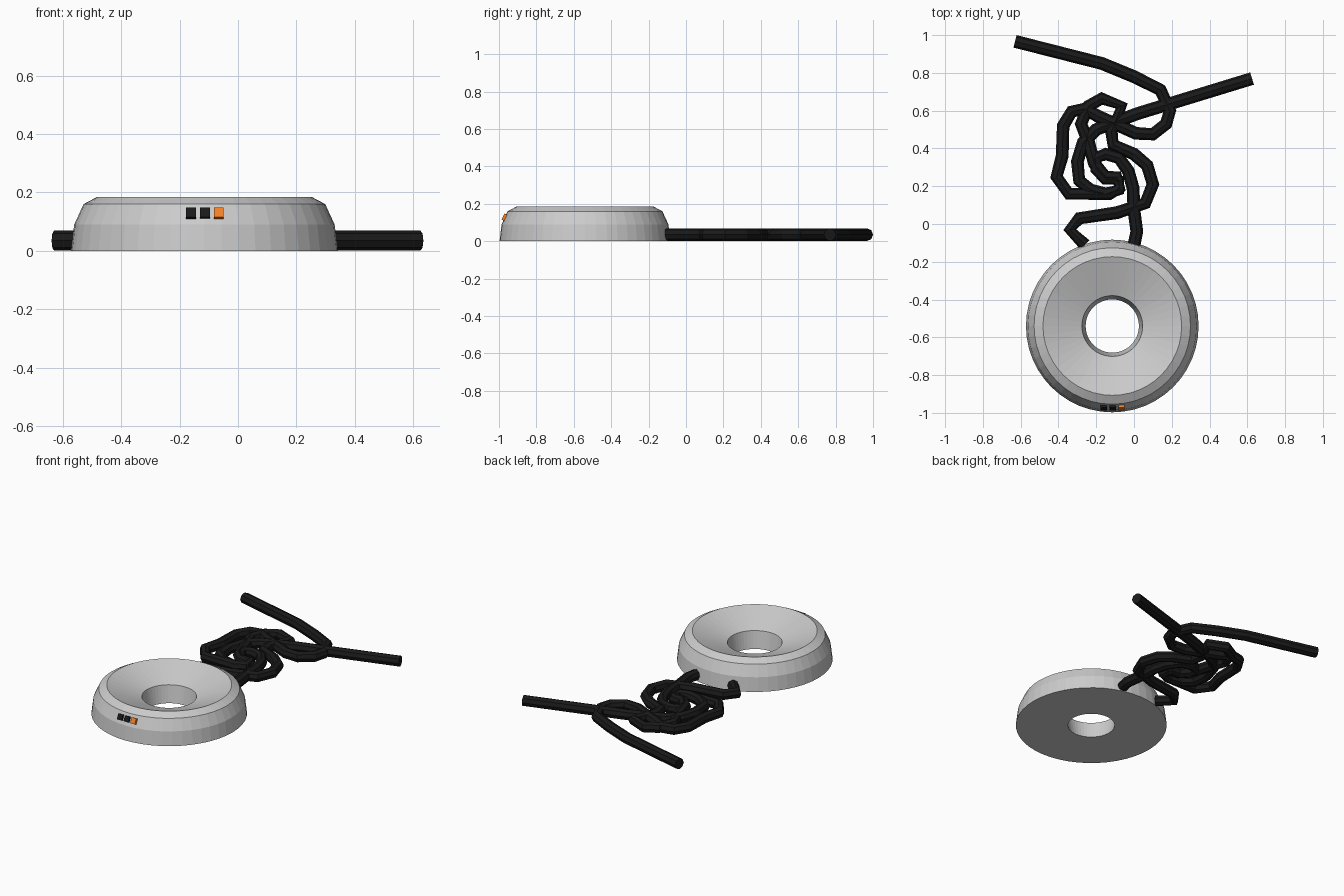
import bpy, bmesh, math
from mathutils import Matrix, Vector

if "Cube" in bpy.data.objects:
    bpy.data.objects.remove(bpy.data.objects["Cube"])

CX, CY = -0.115, -0.54


def material(name, color):
    m = bpy.data.materials.new(name)
    m.diffuse_color = color
    m.use_nodes = True
    m.node_tree.nodes["Principled BSDF"].inputs["Base Color"].default_value = m.diffuse_color
    return m


def link(name, data, mat=None):
    ob = bpy.data.objects.new(name, data)
    bpy.context.collection.objects.link(ob)
    if mat:
        data.materials.append(mat)
    return ob


def lathe(name, profile, sides):
    # closed (radius, z) profile turned around the z axis
    bm = bmesh.new()
    rings = []
    for i in range(sides):
        a = 2 * math.pi * i / sides
        rings.append([bm.verts.new((r * math.cos(a), r * math.sin(a), z))
                      for r, z in profile])
    n = len(profile)
    for i in range(sides):
        p, q = rings[i], rings[(i + 1) % sides]
        for j in range(n):
            k = (j + 1) % n
            bm.faces.new((p[j], q[j], q[k], p[k]))
    bmesh.ops.recalc_face_normals(bm, faces=bm.faces)
    me = bpy.data.meshes.new(name)
    bm.to_mesh(me)
    bm.free()
    return link(name, me)


def button(name, x, mat):
    bm = bmesh.new()
    bmesh.ops.create_cube(bm, size=1.0)
    bmesh.ops.scale(bm, vec=Vector((0.034, 0.022, 0.036)), verts=bm.verts)
    bmesh.ops.rotate(bm, matrix=Matrix.Rotation(math.radians(-26), 3, 'X'),
                     verts=bm.verts)
    me = bpy.data.meshes.new(name)
    bm.to_mesh(me)
    bm.free()
    ob = link(name, me, mat)
    ob.location = (x, CY - 0.429, 0.127)


def cable(name, points, mat):
    cu = bpy.data.curves.new(name, 'CURVE')
    cu.dimensions = '3D'
    cu.bevel_depth = 0.034
    cu.bevel_resolution = 2
    cu.use_fill_caps = True
    sp = cu.splines.new('POLY')
    sp.points.add(len(points) - 1)
    for p, (x, y) in zip(sp.points, points):
        p.co = (x, y, 0.035, 1)
    sp.use_smooth = False
    link(name, cu, mat)


black = material("black_rubber", (0.01, 0.01, 0.01, 1))
orange = material("orange_plastic", (0.9, 0.22, 0.02, 1))

# ring-shaped body with a funnel top and a through hole
body = lathe("ring_body", [(0.457, 0), (0.446, 0.09), (0.414, 0.16), (0.367, 0.185),
                           (0.161, 0.11), (0.141, 0)], 48)
body.location = (CX, CY, 0)

# small buttons on the front
button("left_button", -0.161, black)
button("middle_button", -0.113, black)
button("indicator_button", -0.066, orange)

# two tangled cables lying on the ground
cable("right_cable", [
    (0, -0.11), (0.015, -0.04), (0, 0.07), (-0.005, 0.19), (-0.03, 0.28),
    (-0.08, 0.35), (-0.15, 0.37), (-0.2, 0.35), (-0.2, 0.29), (-0.15, 0.24),
    (-0.08, 0.23), (-0.08, 0.18), (-0.15, 0.16), (-0.23, 0.18), (-0.29, 0.23),
    (-0.30, 0.33), (-0.27, 0.43), (-0.2, 0.5), (-0.1, 0.54), (0.02, 0.585),
    (0.2, 0.64), (0.625, 0.77)], black)
cable("left_cable", [
    (-0.26, -0.11), (-0.34, -0.03), (-0.29, 0.03), (-0.09, 0.06), (0.06, 0.11),
    (0.10, 0.21), (0.07, 0.31), (0, 0.37), (-0.11, 0.42), (-0.12, 0.49),
    (-0.065, 0.625), (-0.17, 0.665), (-0.24, 0.625), (-0.28, 0.53), (-0.24, 0.43),
    (-0.21, 0.32), (-0.15, 0.25), (-0.09, 0.25), (-0.075, 0.19), (-0.13, 0.16),
    (-0.345, 0.16), (-0.41, 0.25), (-0.38, 0.36), (-0.375, 0.52), (-0.33, 0.595),
    (-0.26, 0.61), (-0.19, 0.57), (-0.1, 0.53), (0.01, 0.48), (0.1, 0.475),
    (0.17, 0.53), (0.19, 0.6), (0.14, 0.71), (0, 0.78), (-0.17, 0.85),
    (-0.63, 0.967)], black)
